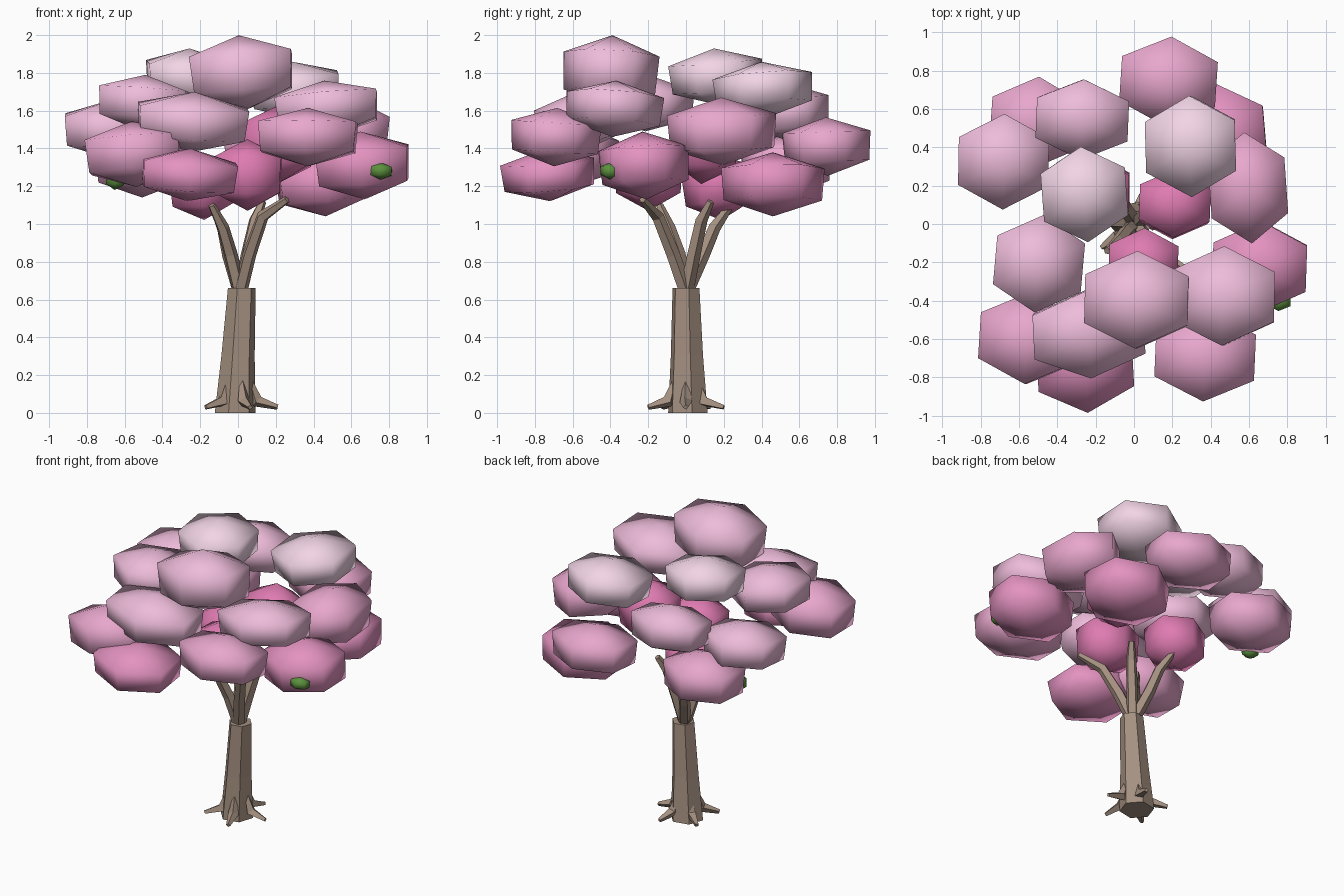
import bpy, bmesh, math, random
from mathutils import Vector, Euler

if "Cube" in bpy.data.objects:
    bpy.data.objects.remove(bpy.data.objects["Cube"])

random.seed(4)


def material(name, rgb):
    m = bpy.data.materials.new(name)
    m.diffuse_color = (*[c ** 2.2 for c in rgb], 1)
    m.use_nodes = True
    m.node_tree.nodes["Principled BSDF"].inputs["Base Color"].default_value = m.diffuse_color
    return m


BARK = material("bark", (0.64, 0.56, 0.50))
GREEN = material("leaf_green", (0.36, 0.56, 0.25))
PINKS = [material("pink_%d" % i, c) for i, c in enumerate([
    (0.87, 0.48, 0.69), (0.89, 0.57, 0.75), (0.91, 0.65, 0.80),
    (0.93, 0.73, 0.85), (0.95, 0.83, 0.90)])]


def finish(name, bm, mat, smooth):
    bmesh.ops.recalc_face_normals(bm, faces=bm.faces)
    me = bpy.data.meshes.new(name)
    bm.to_mesh(me)
    bm.free()
    me.materials.append(mat)
    if smooth:
        me.shade_smooth()
    ob = bpy.data.objects.new(name, me)
    bpy.context.collection.objects.link(ob)
    return ob


def bridge(bm, a, b):
    n = len(a)
    for i in range(n):
        bm.faces.new((a[i], a[(i + 1) % n], b[(i + 1) % n], b[i]))


def tube(name, path, radii, sides, flat=False):
    """Tapered limb along a path; flat keeps every ring horizontal."""
    bm = bmesh.new()
    pts = [Vector(p) for p in path]
    rings = []
    for i, p in enumerate(pts):
        d = pts[min(i + 1, len(pts) - 1)] - pts[max(i - 1, 0)]
        q = Vector((0, 0, 1)).rotation_difference(Vector((0, 0, 1)) if flat else d)
        rings.append([bm.verts.new(p + q @ Vector((
            radii[i] * math.cos(math.tau * k / sides + 0.2),
            radii[i] * math.sin(math.tau * k / sides + 0.2), 0))) for k in range(sides)])
    for a, b in zip(rings, rings[1:]):
        bridge(bm, a, b)
    bm.faces.new(rings[0])
    bm.faces.new(rings[-1])
    return finish(name, bm, BARK, False)


def blob(name, centre, size, mat, tilt=0.1):
    """Six-sided flattened ball: two rings and two poles."""
    bm = bmesh.new()
    rx, ry, rz = size
    rings = [[bm.verts.new((s * rx / 0.866 * math.cos(a), s * ry * math.sin(a), z))
              for a in [math.pi / 6 + k * math.pi / 3 for k in range(6)]]
             for z, s in ((-rz / 2, 0.95), (rz / 2, 1))]
    bridge(bm, *rings)
    for ring, z in zip(rings, (-rz, rz)):
        pole = bm.verts.new((0, 0, z))
        for i in range(6):
            bm.faces.new((ring[i], ring[(i + 1) % 6], pole))
    ob = finish(name, bm, mat, True)
    ob.location = centre
    ob.rotation_euler = Euler([random.uniform(-tilt, tilt) for _ in range(3)])
    return ob


# Trunk
tube("trunk", [(-0.015, 0.01, 0), (0, 0.005, 0.3), (0.02, 0, 0.66)],
     [0.11, 0.09, 0.075], 6, flat=True)

# Roots
for i in range(5):
    a = math.tau * i / 5
    path = [(r * math.cos(a), r * math.sin(a), z)
            for r, z in ((0.065, 0.17), (0.10, 0.06), (0.21, 0.03))]
    tube("root_%d" % i, path, [0.012, 0.034, 0.014], 4)

# Branches: bend points and tip
for i, (low, mid, tip) in enumerate([
        ((0.06, -0.07, 0.84), (0.13, -0.15, 1.04), (0.26, -0.23, 1.13)),
        ((-0.04, -0.04, 0.84), (-0.08, -0.09, 0.98), (-0.14, -0.14, 1.10)),
        ((-0.05, 0.09, 0.84), (-0.08, 0.15, 0.98), (-0.13, 0.23, 1.09)),
        ((0.05, 0.04, 0.84), (0.09, 0.08, 1.02), (0.13, 0.13, 1.12))]):
    tube("branch_%d" % i, [(0.01, 0, 0.64), low, mid, tip],
         [0.04, 0.038, 0.034, 0.02], 5)

# Blossom clusters: x, y, z, half width, half depth, half height, shade
CLUSTERS = [
    (0.02, -0.40, 1.80, 0.27, 0.255, 0.20, 3),
    (0.47, -0.38, 1.61, 0.27, 0.26, 0.15, 3),
    (-0.24, -0.57, 1.54, 0.29, 0.23, 0.16, 3),
    (0.37, -0.69, 1.46, 0.26, 0.24, 0.155, 2),
    (-0.55, -0.60, 1.37, 0.25, 0.24, 0.175, 2),
    (-0.26, -0.73, 1.26, 0.25, 0.25, 0.14, 1),
    (0.66, -0.22, 1.31, 0.245, 0.24, 0.18, 1),
    (0.59, 0.19, 1.49, 0.20, 0.29, 0.18, 2),
    (0.30, 0.41, 1.71, 0.235, 0.265, 0.15, 4),
    (0.18, 0.745, 1.41, 0.25, 0.235, 0.155, 2),
    (0.45, 0.46, 1.21, 0.24, 0.275, 0.17, 1),
    (-0.27, 0.55, 1.59, 0.24, 0.21, 0.155, 3),
    (-0.26, 0.16, 1.78, 0.22, 0.25, 0.15, 4),
    (-0.68, 0.33, 1.50, 0.235, 0.25, 0.155, 3),
    (-0.51, 0.53, 1.31, 0.235, 0.24, 0.17, 2),
    (-0.50, -0.21, 1.64, 0.23, 0.255, 0.15, 3),
    (0.21, 0.10, 1.42, 0.185, 0.18, 0.21, 0),
    (0.05, -0.20, 1.26, 0.18, 0.18, 0.19, 0),
    (-0.19, 0.17, 1.20, 0.17, 0.19, 0.18, 0)]
for i, (x, y, z, rx, ry, rz, shade) in enumerate(CLUSTERS):
    blob("blossom_%d" % i, (x, y, z), (rx, ry, rz), PINKS[shade])

# Small leaves peeking out of the blossom
blob("leaf_0", (0.755, -0.40, 1.28), (0.06, 0.055, 0.045), GREEN)
blob("leaf_1", (-0.65, 0.36, 1.24), (0.05, 0.05, 0.06), GREEN)
